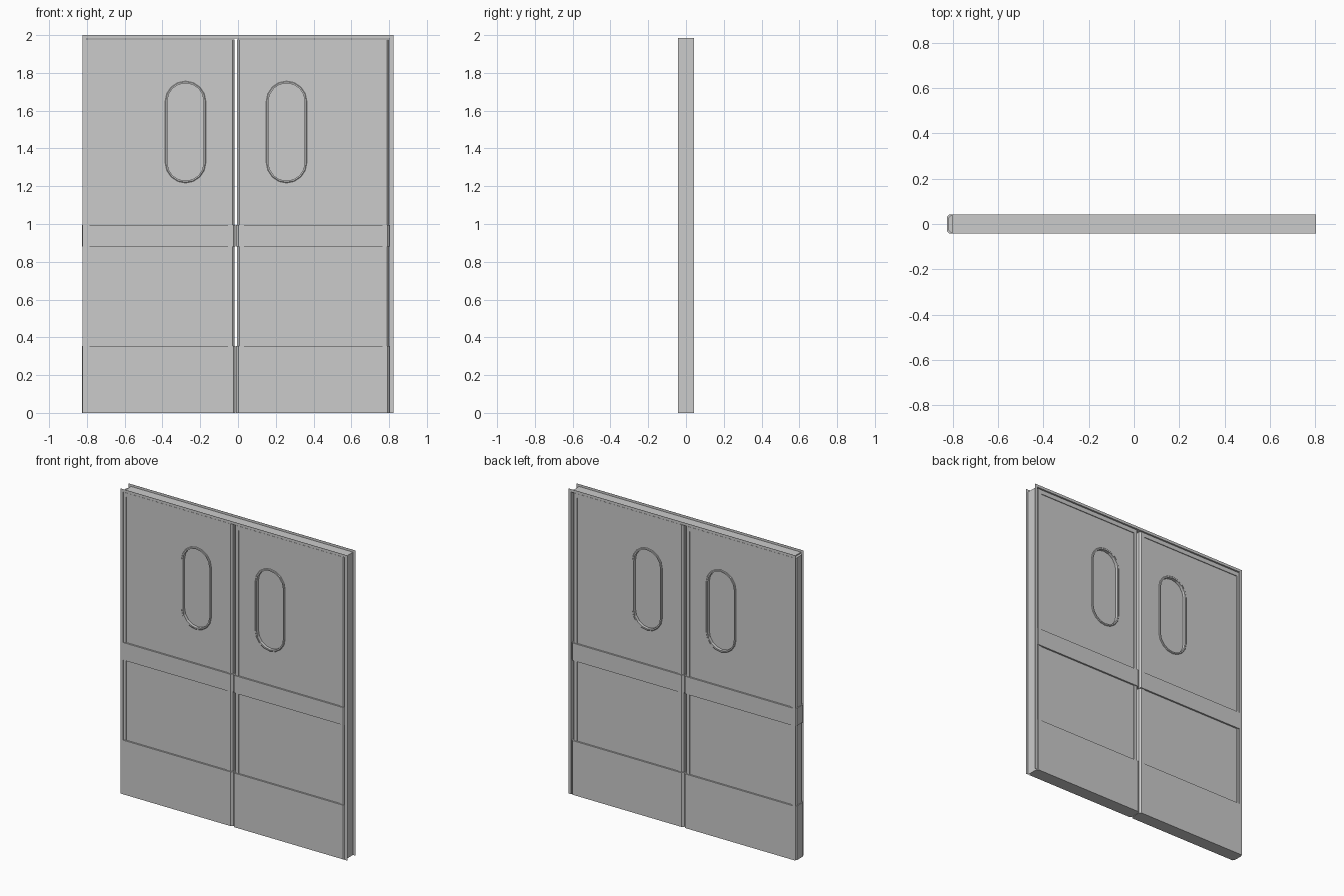
import bpy, bmesh, math

if "Cube" in bpy.data.objects:
    bpy.data.objects.remove(bpy.data.objects["Cube"])

DEPTH = 0.043        # half depth of the frame and bumpers
LEAF_TOP = 1.978


def finish(name, bm):
    bmesh.ops.recalc_face_normals(bm, faces=bm.faces)
    mesh = bpy.data.meshes.new(name)
    bm.to_mesh(mesh)
    bm.free()
    obj = bpy.data.objects.new(name, mesh)
    bpy.context.collection.objects.link(obj)
    return obj


def loft(name, loops, closed=False):
    """Skin a row of matching point loops; cap the ends unless closed."""
    bm = bmesh.new()
    rows = [[bm.verts.new(p) for p in loop] for loop in loops]
    n = len(rows[0])
    pairs = list(zip(rows, rows[1:])) + ([(rows[-1], rows[0])] if closed else [])
    for a, b in pairs:
        for i in range(n):
            j = (i + 1) % n
            bm.faces.new((a[i], a[j], b[j], b[i]))
    if not closed:
        bm.faces.new(rows[0])
        bm.faces.new(rows[-1])
    return finish(name, bm)


def extrude_z(name, outline, lo, hi):
    return loft(name, [[(x, y, z) for x, y in outline] for z in (lo, hi)])


def extrude_y(name, outline, lo, hi):
    return loft(name, [[(x, y, z) for x, z in outline] for y in (lo, hi)])


def chamfered(cx, hw, hd, c=0.012):
    """Plan outline of a slab with chamfered vertical edges."""
    half = [(hw, hd - c), (hw - c, hd), (-hw + c, hd), (-hw, hd - c)]
    return [(cx + x, y) for x, y in half + [(-x, -y) for x, y in half]]


def recessed(cx, hw, hd, rim, floor, c=0.012):
    """Same slab with a shallow panel sunk into both faces."""
    half = [(hw, hd - c), (hw - c, hd), (rim, hd), (rim, floor),
            (-rim, floor), (-rim, hd), (-hw + c, hd), (-hw, hd - c)]
    return [(cx + x, y) for x, y in half + [(-x, -y) for x, y in half]]


def stadium(cx, cz, r, straight, seg=8):
    pts = []
    for start, oz in ((0, straight), (math.pi, -straight)):
        for i in range(seg + 1):
            a = start + math.pi * i / seg
            pts.append((cx + r * math.cos(a), cz + oz + r * math.sin(a)))
    return pts


def arch(out_x, out_z, in_x, in_z):
    """Upside-down U outline."""
    return [(-out_x, 0), (-out_x, out_z), (out_x, out_z), (out_x, 0),
            (in_x, 0), (in_x, in_z), (-in_x, in_z), (-in_x, 0)]


# Frame: sheet channel open to the outside
extrude_y("frame_web", arch(0.805, 1.985, 0.803, 1.982), -DEPTH, DEPTH)
for side, s in (("front", -1), ("back", 1)):
    extrude_y("frame_flange_" + side, arch(0.823, 2.0, 0.804, 1.983),
              s * DEPTH, s * (DEPTH - 0.001))

# Two door leaves
WIN_Z, STRAIGHT = 1.487, 0.162
for side, cx, wx in (("left", -0.4195, -0.278), ("right", 0.3975, 0.257)):
    leaf = extrude_z(side + "_leaf", recessed(cx, 0.402, 0.037, 0.367, 0.032), 0, 1.95)
    extrude_z(side + "_top_rail", chamfered(cx, 0.402, 0.037), 1.95, LEAF_TOP)

    # Wrap-around bumper and kick plate
    outline = chamfered(cx, 0.407, DEPTH)
    extrude_z(side + "_bumper", outline, 0.88, 0.995)
    extrude_z(side + "_kick_plate", outline, 0, 0.355)

    # Window opening
    cutter = extrude_y(side + "_window_cutter", stadium(wx, WIN_Z, 0.101, STRAIGHT), -0.1, 0.1)
    cutter.hide_render = True
    cutter.hide_viewport = True
    mod = leaf.modifiers.new("window", "BOOLEAN")
    mod.operation = "DIFFERENCE"
    mod.solver = "EXACT"
    mod.object = cutter

    # Window gasket and glass
    section = [(0.108, 0.030), (0.108, 0.035), (0.104, 0.038), (0.096, 0.038)]
    section += [(r, -y) for r, y in reversed(section)]
    loft(side + "_window_gasket",
         [[(x, y, z) for x, z in stadium(wx, WIN_Z, r, STRAIGHT)] for r, y in section],
         closed=True)
    extrude_y(side + "_window_glass", stadium(wx, WIN_Z, 0.098, STRAIGHT), -0.018, 0.018)
